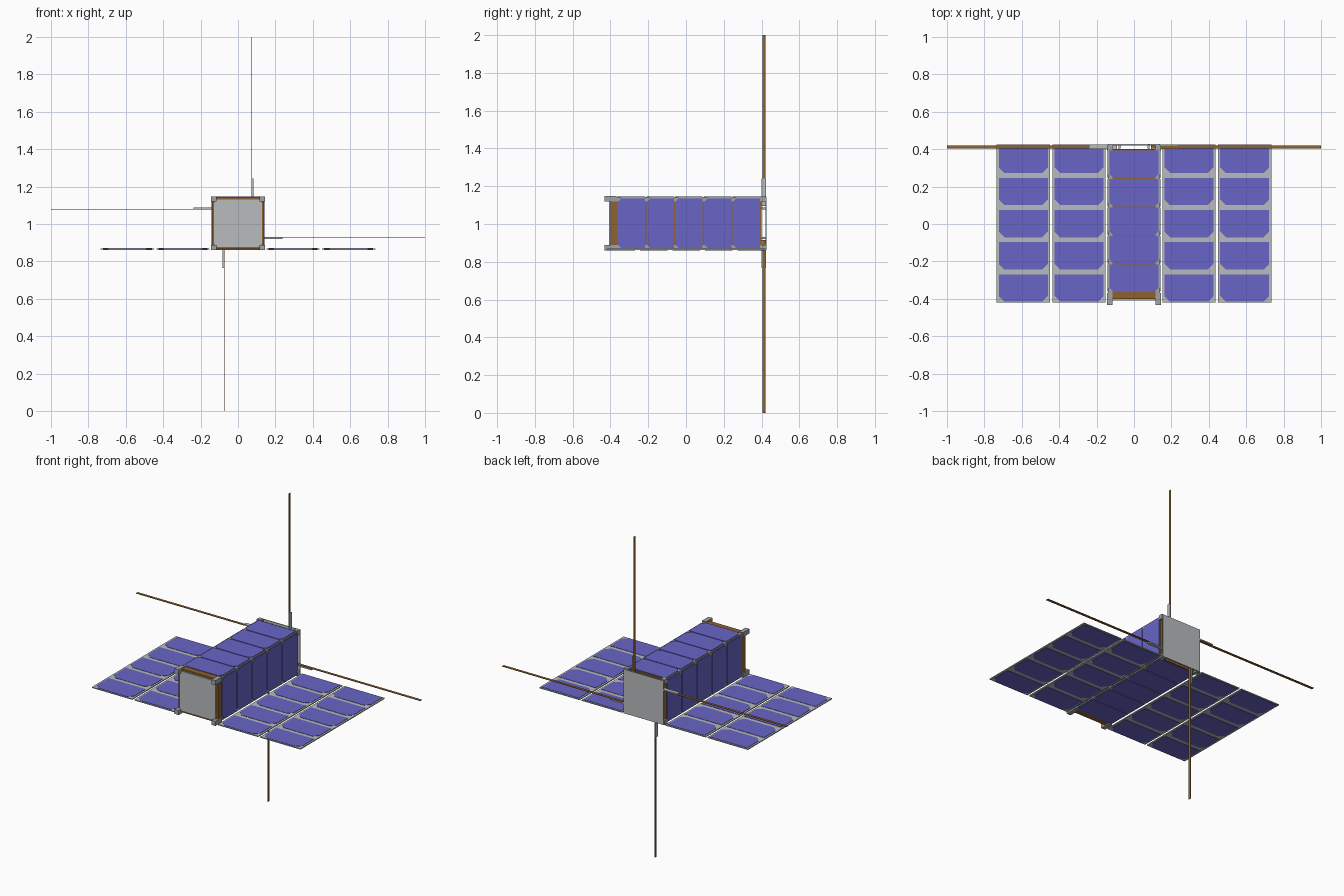
import bpy
import bmesh
from math import radians
from mathutils import Matrix, Vector

cube = bpy.data.objects.get("Cube")
if cube:
    bpy.data.objects.remove(cube, do_unlink=True)

AXIS = 1.004      # height of the body axis
HALF = 0.14       # half width of the body
ROWS = range(5)   # solar cells per panel


def material(name, r, g, b):
    mat = bpy.data.materials.new(name)
    mat.use_nodes = True
    mat.diffuse_color = (r, g, b, 1)
    mat.node_tree.nodes["Principled BSDF"].inputs["Base Color"].default_value = (r, g, b, 1)
    return mat


BLUE = material("cell blue", 0.14, 0.13, 0.57)
GOLD = material("copper gold", 0.28, 0.12, 0.03)
METAL = material("rail grey", 0.36, 0.37, 0.37)
SILVER = material("panel silver", 0.48, 0.50, 0.51)


def add_box(bm, low, high):
    """Add a box between two corners."""
    low, high = Vector(low), Vector(high)
    place = Matrix.Translation((low + high) / 2) @ Matrix.Diagonal((high - low).to_4d())
    bmesh.ops.create_cube(bm, size=1, matrix=place)


def add_cell(bm, x, y, z, width, length, thick, cut=0.03):
    """Add a solar cell with its two front corners cut off."""
    w, l = width / 2, length / 2
    outline = [(-w, l), (-w, cut - l), (cut - w, -l), (w - cut, -l), (w, cut - l), (w, l)]
    face = bm.faces.new([bm.verts.new((x + a, y + b, z)) for a, b in outline])
    grown = bmesh.ops.extrude_face_region(bm, geom=[face])["geom"]
    tops = [v for v in grown if isinstance(v, bmesh.types.BMVert)]
    bmesh.ops.translate(bm, verts=tops, vec=(0, 0, thick))


def finish(name, bm, mat, turn=0, height=AXIS):
    """Make an object, turned about the long body axis."""
    bmesh.ops.recalc_face_normals(bm, faces=bm.faces)
    bm.transform(Matrix.Translation((0, 0, height)) @ Matrix.Rotation(radians(turn), 4, "Y"))
    mesh = bpy.data.meshes.new(name)
    bm.to_mesh(mesh)
    bm.free()
    mesh.materials.append(mat)
    obj = bpy.data.objects.new(name, mesh)
    bpy.context.collection.objects.link(obj)
    return obj


def box(name, low, high, mat, turn=0):
    bm = bmesh.new()
    add_box(bm, low, high)
    return finish(name, bm, mat, turn)


# Body core and end plates
box("body_core", (-0.132, -0.40, -0.132), (0.132, 0.40, 0.132), GOLD)
box("back_plate", (-HALF, 0.421, -HALF), (HALF, 0.427, HALF), SILVER)
bm = bmesh.new()
add_box(bm, (-0.127, -0.408, -0.127), (0.127, -0.40, 0.127))
corners = [e for e in bm.edges if abs(e.verts[0].co.y - e.verts[1].co.y) > 0.001]
bmesh.ops.bevel(bm, geom=corners, offset=0.02, segments=3, affect="EDGES", profile=0.5)
finish("front_plate", bm, SILVER)

# Four sides, each with a rail, a row of cells and one antenna
for side, turn in {"top": 0, "left": 90, "bottom": 180, "right": 270}.items():
    bm = bmesh.new()
    add_box(bm, (0.115, -0.432, 0.115), (0.138, 0.421, 0.138))
    for start, end in ((-0.432, -0.368), (0.394, 0.421)):
        add_box(bm, (0.115, start, 0.115), (0.144, end, 0.144))
    finish(side + "_rail", bm, METAL, turn)

    box(side + "_panel", (-0.114, -0.40, 0.13), (0.114, 0.40, 0.138), GOLD, turn)

    bm = bmesh.new()
    for row in ROWS:
        add_cell(bm, 0, 0.319 - row * 0.152, 0.137, 0.262, 0.146, 0.005, cut=0.02)
    finish(side + "_cells", bm, BLUE, turn)

    # Antenna tip meets the overall bounds on every side
    tip = {"top": 2 - AXIS, "bottom": AXIS}.get(side, 1)
    box(side + "_antenna_holder", (0.076, 0.401, 0.09), (0.083, 0.424, 0.238), SILVER, turn)
    box(side + "_antenna", (0.073, 0.404, 0.09), (0.076, 0.421, tip), GOLD, turn)

# Fold-out wings, with cells on both faces
for name, sign in (("left", 1), ("right", -1)):
    for part, centre in (("inner", 0.294), ("outer", 0.592)):
        x = sign * centre
        bm = bmesh.new()
        add_box(bm, (x - 0.142, -0.42, -0.003), (x + 0.142, 0.426, 0.003))
        finish(f"{name}_{part}_wing", bm, SILVER, height=0.866)
        bm = bmesh.new()
        for row in ROWS:
            y = 0.346 - row * 0.172
            add_cell(bm, x, y, 0.003, 0.262, 0.146, 0.002)
            add_cell(bm, x, y, -0.003, 0.262, 0.146, -0.002)
        finish(f"{name}_{part}_wing_cells", bm, BLUE, height=0.866)
